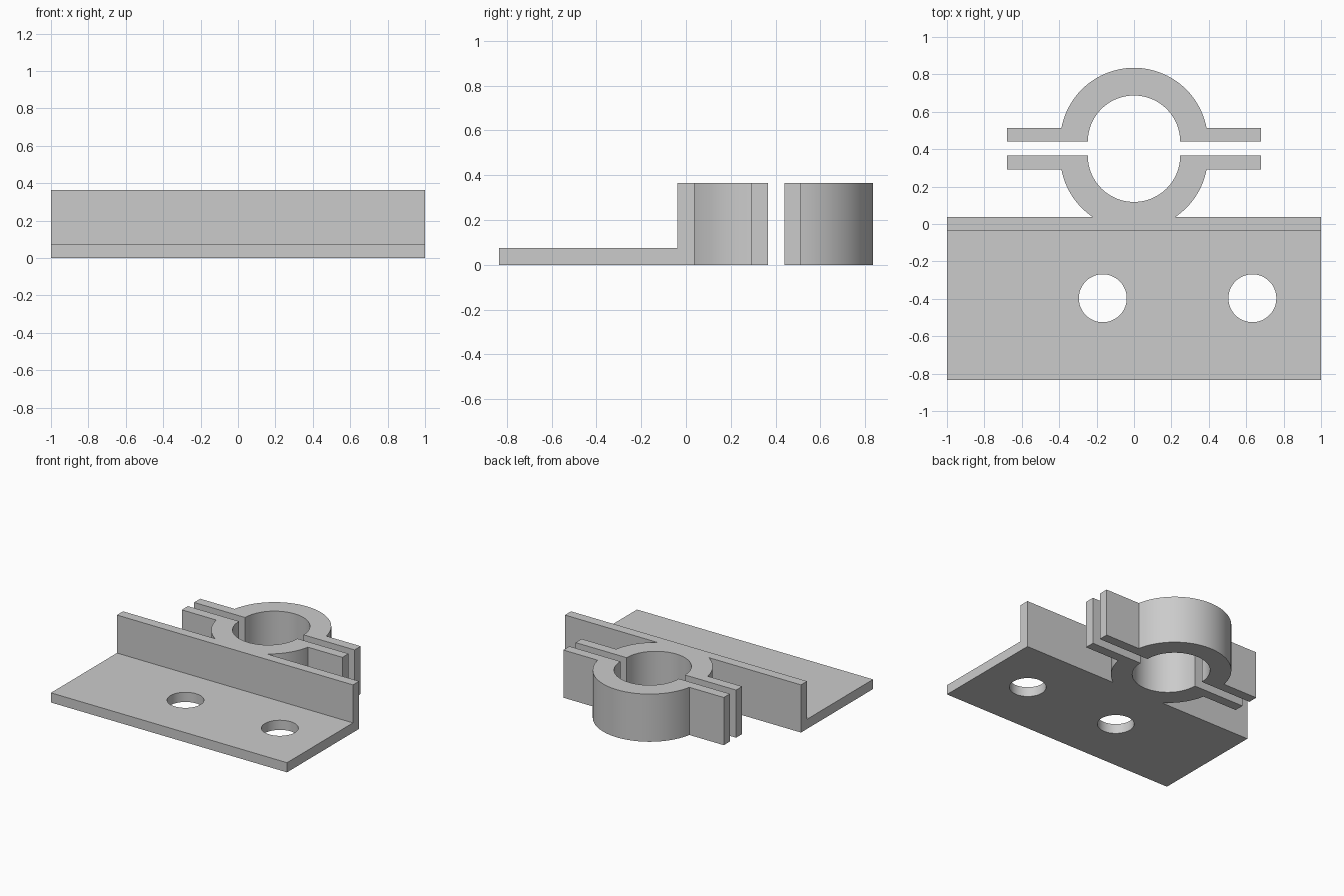
import bpy, bmesh, math
from mathutils import Vector

if "Cube" in bpy.data.objects:
    bpy.data.objects.remove(bpy.data.objects["Cube"], do_unlink=True)

HEIGHT = 0.365       # wall and clamp height
PLATE = 0.074        # sheet thickness of plate, wall and ears
HALF_Y = 0.835
OUTER, INNER = 0.395, 0.247
EAR = 0.68           # ear reach from the centre
REAR_Y, FRONT_Y = HALF_Y - OUTER, 0.365   # split faces of the two halves
WALL_BACK = 0.037

grey = bpy.data.materials.new("plain grey")
grey.use_nodes = True
colour = (0.6, 0.6, 0.6, 1)
grey.diffuse_color = colour
grey.node_tree.nodes["Principled BSDF"].inputs["Base Color"].default_value = colour


def extrude(name, outline, z0, z1):
    """Extrude a flat outline into a closed solid."""
    bm = bmesh.new()
    face = bm.faces.new([bm.verts.new((x, y, z0)) for x, y in outline])
    top = bmesh.ops.extrude_face_region(bm, geom=[face])["geom"]
    bmesh.ops.translate(bm, vec=Vector((0, 0, z1 - z0)),
                        verts=[v for v in top if isinstance(v, bmesh.types.BMVert)])
    bmesh.ops.recalc_face_normals(bm, faces=bm.faces)
    mesh = bpy.data.meshes.new(name)
    bm.to_mesh(mesh)
    bm.free()
    mesh.materials.append(grey)
    obj = bpy.data.objects.new(name, mesh)
    bpy.context.collection.objects.link(obj)
    return obj


def arc(radius, start, end, steps=48, cx=0, cy=0):
    angles = [start + (end - start) * i / steps for i in range(steps + 1)]
    return [(cx + radius * math.cos(a), cy + radius * math.sin(a)) for a in angles]


def combine(obj, tool, operation):
    mod = obj.modifiers.new(operation, 'BOOLEAN')
    mod.operation, mod.object, mod.solver = operation, tool, 'EXACT'
    bpy.context.view_layer.objects.active = obj
    bpy.ops.object.modifier_apply(modifier=mod.name)
    bpy.data.objects.remove(tool, do_unlink=True)


def smooth(obj):
    bpy.ops.object.select_all(action='DESELECT')
    obj.select_set(True)
    bpy.context.view_layer.objects.active = obj
    bpy.ops.object.shade_smooth_by_angle(angle=math.radians(30))


# Shared inner edge of a half clamp, ear to ear, with the split face at y = 0
ear_angle = math.asin(PLATE / OUTER)
bore = [(-EAR, PLATE), (-EAR, 0)] + arc(INNER, math.pi, 0) + [(EAR, 0), (EAR, PLATE)]

# Loose rear half of the clamp
half = bore + arc(OUTER, ear_angle, math.pi - ear_angle)
rear_clamp = extrude("rear_clamp", [(x, REAR_Y + y) for x, y in half], 0, HEIGHT)

# Upright wall and front half of the clamp as one outline
wall_angle = math.asin((FRONT_Y - WALL_BACK) / OUTER)
side = arc(OUTER, ear_angle, wall_angle, 24)
outline = [(x, FRONT_Y - y) for x, y in
           bore + side]
outline += [(1, WALL_BACK), (1, WALL_BACK - PLATE), (-1, WALL_BACK - PLATE), (-1, WALL_BACK)]
outline += [(-x, FRONT_Y - y) for x, y in reversed(side)]
bracket = extrude("bracket", outline, 0, HEIGHT)

# Base plate with two round bolt holes
plate = extrude("base_plate", [(-1, -HALF_Y), (1, -HALF_Y), (1, 0), (-1, 0)], 0, PLATE)
for hole_x in (-0.167, 0.633):
    drill = extrude("drill", arc(0.128, 0, math.tau, 64, hole_x, -0.397)[:-1], -0.1, 0.2)
    combine(plate, drill, 'DIFFERENCE')
combine(bracket, plate, 'UNION')

for part in (rear_clamp, bracket):
    smooth(part)
